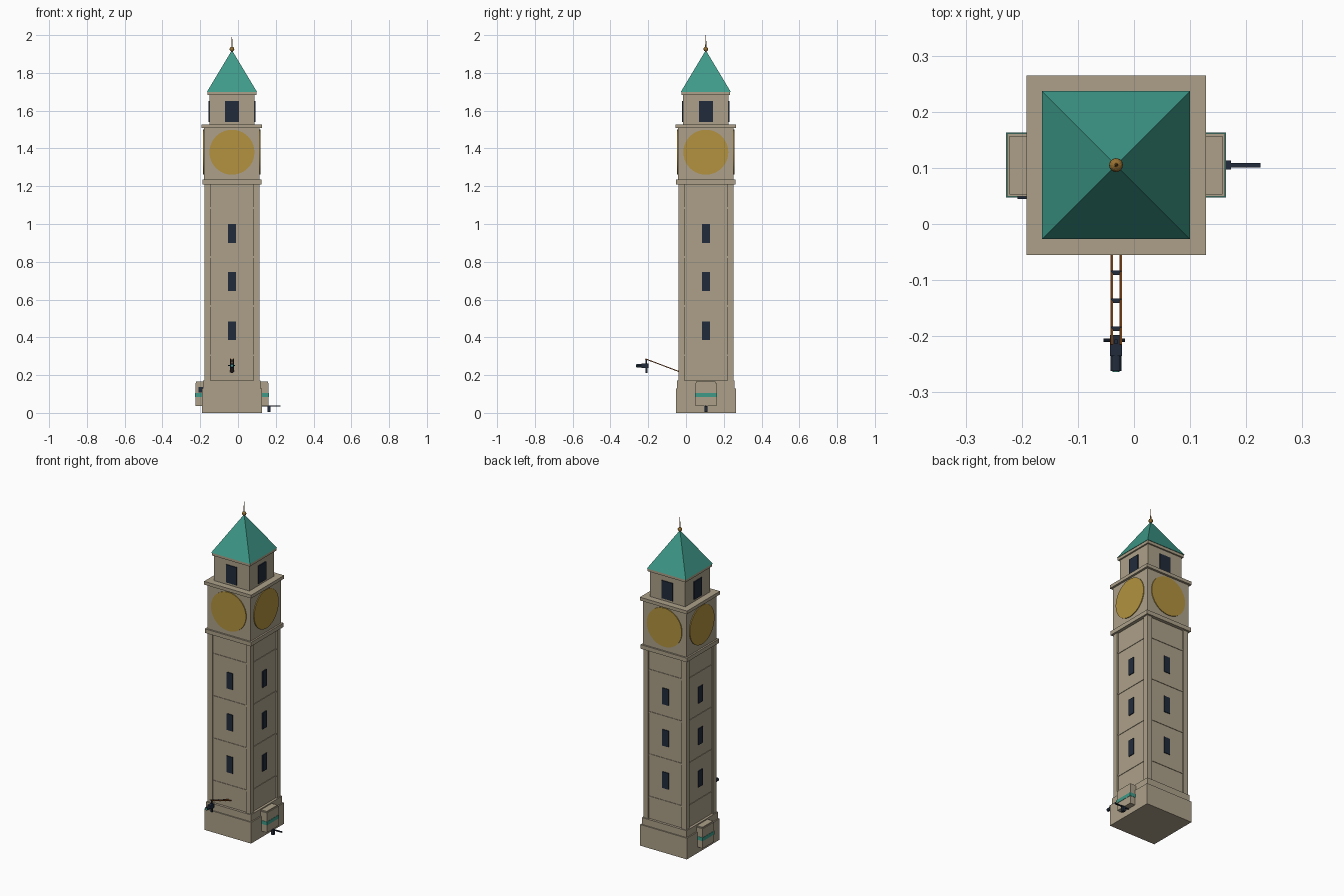
import bpy, math
from mathutils import Vector, Matrix

if "Cube" in bpy.data.objects:
    bpy.data.objects.remove(bpy.data.objects["Cube"])

CX, CY = -0.032, 0.105  # tower axis


def material(name, r, g, b):
    lin = lambda c: ((c / 255 + 0.055) / 1.055) ** 2.4 if c > 10 else c / 3295
    m = bpy.data.materials.new(name)
    m.diffuse_color = (lin(r), lin(g), lin(b), 1)
    m.use_nodes = True
    m.node_tree.nodes["Principled BSDF"].inputs["Base Color"].default_value = m.diffuse_color
    return m


STONE = material("stone", 172, 160, 137)
TEAL = material("copper_green", 62, 154, 137)
GOLD = material("dial_gold", 178, 146, 62)
NAVY = material("dark_glass", 32, 43, 58)
ORANGE = material("orange_metal", 186, 104, 42)
BRASS = material("brass", 150, 112, 50)


def finish(name, mat):
    ob = bpy.context.object
    ob.name = name
    ob.data.materials.clear()
    ob.data.materials.append(mat)
    return ob


def box(name, lo, hi, mat):
    bpy.ops.mesh.primitive_cube_add(size=1)
    ob = finish(name, mat)
    lo, hi = Vector(lo), Vector(hi)
    ob.data.transform(Matrix.Translation((lo + hi) / 2) @ Matrix.Diagonal((*(hi - lo), 1)))
    return ob


def tier(name, half, z0, z1, mat=STONE):
    return box(name, (CX - half, CY - half, z0), (CX + half, CY + half, z1), mat)


def rod(name, a, b, r, mat, sides=12, r2=None):
    a, b = Vector(a), Vector(b)
    d = b - a
    bpy.ops.mesh.primitive_cone_add(vertices=sides, radius1=r, radius2=r if r2 is None else r2, depth=d.length)
    ob = finish(name, mat)
    ob.data.transform(Matrix.Translation((a + b) / 2) @ d.to_track_quat('Z', 'Y').to_matrix().to_4x4())
    if sides > 8:
        bpy.ops.object.shade_smooth_by_angle()
    return ob


def on_each_side(make):
    # build a part on the front and turn it round the tower axis
    for k in range(4):
        ob = make()
        ob.data.transform(Matrix.Translation((CX, CY, 0)) @ Matrix.Rotation(k * math.pi / 2, 4, 'Z')
                          @ Matrix.Translation((-CX, -CY, 0)))


def plate(name, half_w, z0, z1, dist, mat, t=0.005):
    on_each_side(lambda: box(name, (CX - half_w, CY - dist - t, z0), (CX + half_w, CY - dist + 0.004, z1), mat))


# Base, recessed shaft and corner piers
tier("plinth", 0.159, 0, 0.13)
tier("plinth_step", 0.152, 0.13, 0.172)
PANEL = 0.137
tier("shaft", PANEL, 0.172, 1.21)
for sx in (-1, 1):
    for sy in (-1, 1):
        x, y = CX + sx * 0.130, CY + sy * 0.130
        box("corner_pier", (x - 0.016, y - 0.016, 0.172), (x + 0.016, y + 0.016, 1.21), STONE)

# Thin stone courses and windows on the shaft
for z in (0.305, 0.565, 0.825, 1.085):
    plate("stone_course", 0.114, z - 0.005, z + 0.005, PANEL, STONE, 0.003)
for z in (0.435, 0.695, 0.95):
    plate("shaft_window", 0.021, z - 0.05, z + 0.05, PANEL, NAVY)

# Clock stage
tier("lower_cornice", 0.157, 1.21, 1.235)
tier("clock_stage", 0.147, 1.235, 1.507)
on_each_side(lambda: rod("clock_dial", (CX, CY - 0.14, 1.38), (CX, CY - 0.152, 1.38), 0.119, GOLD, 40))
tier("upper_cornice", 0.160, 1.507, 1.527)

# Belfry and roof
tier("belfry", 0.120, 1.527, 1.685)
plate("belfry_window", 0.037, 1.54, 1.65, 0.120, NAVY)
tier("roof_ledge", 0.129, 1.683, 1.70)
bpy.ops.mesh.primitive_cone_add(vertices=4, radius1=0.132 * math.sqrt(2), radius2=0, depth=0.22)
roof = finish("roof", TEAL)
roof.data.transform(Matrix.Translation((CX, CY, 1.81)) @ Matrix.Rotation(math.pi / 4, 4, 'Z'))
bpy.ops.mesh.primitive_uv_sphere_add(segments=12, ring_count=8, radius=0.0125)
finish("finial_ball", BRASS).data.transform(Matrix.Translation((CX, CY, 1.926)))
rod("finial_spike", (CX, CY, 1.93), (CX, CY, 2.0), 0.004, BRASS, 6, 0.0008)

# Side cabinets with a rimmed lid and a green band
for s in (-1, 1):
    def span(a, b):
        return sorted((CX + s * a, CX + s * b))
    x0, x1 = span(0.14, 0.194)
    body = box("side_cabinet", (x0, CY - 0.056, 0.037), (x1, CY + 0.056, 0.158), STONE)
    x0, x1 = span(0.14, 0.190)
    box("cabinet_lid", (x0, CY - 0.052, 0.158), (x1, CY + 0.052, 0.165), STONE)
    x0, x1 = span(0.14, 0.196)
    box("cabinet_band", (x0, CY - 0.058, 0.083), (x1, CY + 0.058, 0.104), TEAL)
box("cabinet_hatch", (-0.208, CY - 0.060, 0.108), (-0.184, CY - 0.054, 0.138), NAVY)

# Outlet arm under the right cabinet
box("arm_bar", (0.12, CY - 0.004, 0.033), (0.225, CY + 0.004, 0.039), NAVY)
box("arm_foot", (0.157, CY - 0.008, 0.006), (0.173, CY + 0.008, 0.037), NAVY)

# Front boom: two rails, rungs and a hanging lamp
root, tip = Vector((CX, CY - PANEL, 0.217)), Vector((CX, -0.215, 0.286))
for s in (-1, 1):
    off = Vector((s * 0.008, 0, 0))
    rod("boom_rail", root + off, tip + off, 0.0026, ORANGE, 6)
for y in (-0.087, -0.137, -0.187):
    p = root.lerp(tip, (y - root.y) / (tip.y - root.y))
    box("boom_rung", (CX - 0.009, y - 0.004, p.z - 0.004), (CX + 0.009, y + 0.004, p.z + 0.002), NAVY)
box("lamp_hanger", (CX - 0.003, -0.214, 0.25), (CX + 0.003, -0.206, 0.286), NAVY)
box("lamp_body", (CX - 0.011, -0.235, 0.237), (CX + 0.011, -0.198, 0.262), NAVY)
rod("lamp_nose", (CX, -0.234, 0.25), (CX, -0.262, 0.25), 0.010, NAVY)
rod("lamp_lens", (CX, -0.258, 0.25), (CX, -0.264, 0.25), 0.006, TEAL)
rod("lamp_pivot", (-0.054, -0.207, 0.25), (-0.016, -0.207, 0.25), 0.003, NAVY, 8)
box("lamp_tail", (CX - 0.006, -0.214, 0.212), (CX + 0.006, -0.204, 0.238), NAVY)
